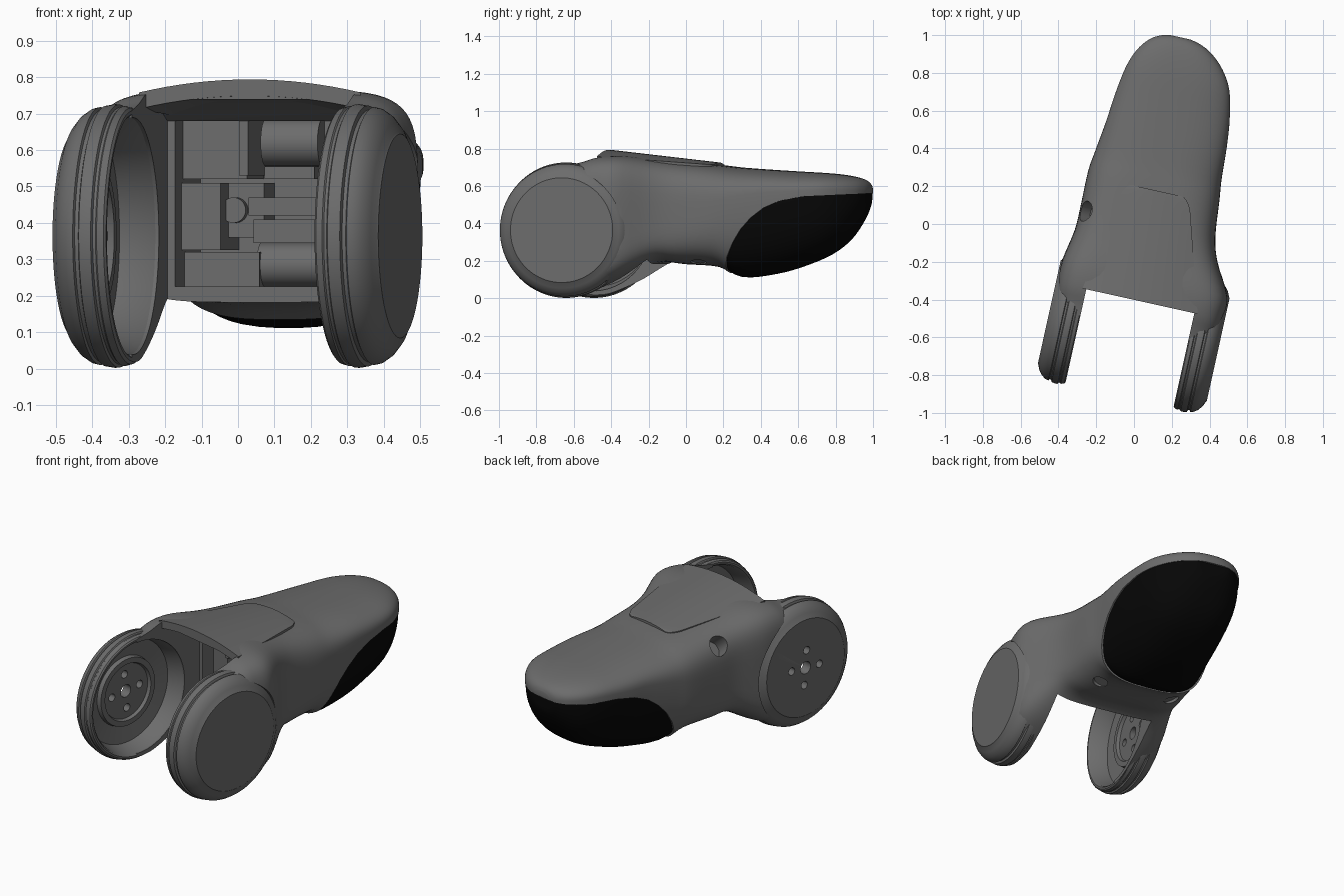
import bpy, bmesh, math
from mathutils import Matrix, Vector

if "Cube" in bpy.data.objects:
    bpy.data.objects.remove(bpy.data.objects["Cube"])

# Built in local axes (x across, y along the part), turned about z at the end
YAW = math.radians(-12.5)
DISC_Y, DISC_Z = -0.553, 0.364
IN_L, IN_R = -0.172, 0.414      # inner faces of the two discs


def make(name, verts, faces):
    me = bpy.data.meshes.new(name)
    me.from_pydata(verts, [], faces)
    bm = bmesh.new()
    bm.from_mesh(me)
    bmesh.ops.remove_doubles(bm, verts=bm.verts, dist=1e-5)
    bmesh.ops.recalc_face_normals(bm, faces=bm.faces)
    bm.to_mesh(me)
    bm.free()
    ob = bpy.data.objects.new(name, me)
    bpy.context.collection.objects.link(ob)
    return ob


def material(name, level):
    m = bpy.data.materials.new(name)
    m.diffuse_color = (level, level, level, 1)
    m.use_nodes = True
    m.node_tree.nodes["Principled BSDF"].inputs["Base Color"].default_value = m.diffuse_color
    return m


def prism(name, pts, x0, x1):
    n = len(pts)
    v = [(x, y, z) for x in (x0, x1) for y, z in pts]
    f = [(i, (i + 1) % n, n + (i + 1) % n, n + i) for i in range(n)]
    return make(name, v, f + [tuple(range(n)), tuple(range(n, 2 * n))])


def box(name, x0, x1, y0, y1, z0, z1):
    return prism(name, [(y0, z0), (y1, z0), (y1, z1), (y0, z1)], x0, x1)


def rod(name, centre, axis, r, length, n=32):
    q = Vector(axis).to_track_quat('Z', 'Y').to_matrix()
    v = [Vector(centre) + q @ Vector((r * math.cos(math.tau * i / n), r * math.sin(math.tau * i / n), s * length / 2))
         for s in (-1, 1) for i in range(n)]
    f = [(i, (i + 1) % n, n + (i + 1) % n, n + i) for i in range(n)]
    return make(name, v, f + [tuple(range(n)), tuple(range(n, 2 * n))])


def cut(ob, cutters):
    bpy.context.view_layer.objects.active = ob
    for c in cutters:
        m = ob.modifiers.new("cut", 'BOOLEAN')
        m.operation, m.solver, m.object = 'DIFFERENCE', 'EXACT', c
        bpy.ops.object.modifier_apply(modifier=m.name)
        bpy.data.objects.remove(c)


def smooth_rows(rows, steps):
    out = []
    for i in range(len(rows) - 1):
        a, b, c, d = rows[max(i - 1, 0)], rows[i], rows[i + 1], rows[min(i + 2, len(rows) - 1)]
        for s in range(steps):
            t = s / steps
            out.append([0.5 * (2 * q + (r - p) * t + (2 * p - 5 * q + 4 * r - w) * t * t
                               + (3 * q - p - 3 * r + w) * t ** 3) for p, q, r, w in zip(a, b, c, d)])
    return out + [list(rows[-1])]


def loft(name, rows, shrink=1.0, n=64):
    verts, faces = [], []
    for y, xl, xr, zb, zm, zt, e in rows:
        for i in range(n):
            t = math.tau * (i + 0.5) / n
            c, s = math.cos(t), math.sin(t)
            px = math.copysign(abs(c) ** (2 / e), c) * (xr - xl) / 2 * shrink
            pz = math.copysign(abs(s) ** (2 / e), s) * ((zt - zm) if s > 0 else (zm - zb)) * shrink
            verts.append(((xl + xr) / 2 + px, y, zm + pz))
    for k in range(len(rows) - 1):
        for i in range(n):
            j = (i + 1) % n
            faces.append((k * n + i, k * n + j, (k + 1) * n + j, (k + 1) * n + i))
    last = (len(rows) - 1) * n
    return make(name, verts, faces + [tuple(range(n)), tuple(range(last, last + n))])


# Body sections: y, left, right, bottom, widest height, top, squareness
SECTIONS = [
    (-.57, -.300, .542, .012, .36, .716, 6),
    (-.48, -.318, .560, .016, .36, .733, 6),
    (-.39, -.330, .570, .045, .37, .758, 6),
    (-.27, -.330, .567, .100, .39, .764, 5.5),
    (-.10, -.300, .475, .190, .43, .742, 4.5),
    (.03, -.297, .435, .182, .45, .728, 3.8),
    (.22, -.298, .415, .165, .48, .710, 3.2),
    (.33, -.285, .402, .103, .52, .698, 2.8),
    (.50, -.262, .392, .118, .55, .686, 2.7),
    (.65, -.247, .375, .158, .56, .677, 2.6),
    (.80, -.223, .340, .222, .57, .668, 2.6),
    (.90, -.187, .280, .300, .57, .656, 2.6),
    (.97, -.135, .205, .400, .57, .639, 2.5),
    (1.005, -.080, .135, .475, .57, .618, 2.3),
    (1.018, -.030, .080, .530, .57, .595, 2)]
rows = smooth_rows(SECTIONS, 4)

# Main shell with cavity between the arms, pad recess and pin holes
body = loft("body_shell", rows)
side = [(.25, .0), (.272, .13), (.30, .22), (.34, .30), (.385, .37), (.44, .43), (.51, .483),
        (.60, .522), (.72, .545), (1.2, .57), (1.2, .0)]
roof = [(-.45, -1), (-.45, .742), (-.30, .734), (-.20, .708), (-.12, .68), (-.12, -1)]
cut(body, [
    prism("pad_cutter", side, -1, 1),
    box("gap_cutter", IN_L, IN_R, -1, -.39, -1, 2),
    prism("front_cutter", roof, IN_L, IN_R),
    box("cavity_cutter", -.15, .27, -.2, .2, .225, .68),
    rod("disc_cutter", (.12, DISC_Y, DISC_Z), (1, 0, 0), .325, 2, 96),
    rod("side_hole_cutter", (-.26, .01, .64), (-1, 0, .85), .055, .15),
    rod("low_hole_cutter", (-.18, .13, .17), (-.5, 0, -1), .042, .08),
    rod("low_hole_cutter", (.29, .13, .17), (.5, 0, -1), .042, .08)])

# Black sole pad under the nose
pad_rows = [[min(r[0], 1.008)] + r[1:] for r in rows if r[0] > .225]
pad = loft("sole_pad", pad_rows, 0.975)

# Raised top panel, crowned and tapering to rounded rear corners
NU, NV = 16, 24
verts, faces = [], []
for k in range(NV + 1):
    t = 1 - (1 - k / NV) ** 1.5
    y = -.392 + .59 * t
    half = .312 - .13 * min(1, t * 1.05)
    if t > .88:
        half -= .05 * (1 - math.sqrt(max(0, 1 - ((t - .88) / .12) ** 2)))
    for low in (0, 1):
        for i in range(NU + 1):
            s = 2 * i / NU - 1
            z = .794 - .068 * t - (.036 - .024 * t) * s * s - .045 * low
            verts.append((.12 - .04 * t + half * s, y, z))
W = 2 * (NU + 1)
for k in range(NV):
    ring = list(range(NU + 1)) + list(range(W - 1, NU, -1))
    for a, b in zip(ring, ring[1:] + ring[:1]):
        faces.append((k * W + a, k * W + b, (k + 1) * W + b, (k + 1) * W + a))
for k in (0, NV):
    for i in range(NU):
        faces.append((k * W + i, k * W + i + 1, k * W + NU + 2 + i, k * W + NU + 1 + i))
panel = make("top_panel", verts, faces)

# Hollow joint discs: radius, distance outward from the inner face
PROFILE = [(0, .165), (.28, .165), (.284, .161), (.31, .150), (.335, .130),
           (.350, .108), (.354, .092), (.346, .088), (.346, .078), (.358, .074), (.362, .050),
           (.361, .040), (.353, .036), (.353, .028), (.357, .024), (.352, .006), (.344, 0),
           (.334, 0), (.325, .010), (.300, .105), (.20, .115), (.195, .090), (.165, .090),
           (.158, .108), (0, .108)]


def disc(name, x, sign, n=96):
    m = len(PROFILE)
    v = [(x + sign * a, DISC_Y + r * math.cos(math.tau * i / n), DISC_Z + r * math.sin(math.tau * i / n))
         for i in range(n) for r, a in PROFILE]
    f = [(i * m + k, i * m + k + 1, (i + 1) % n * m + k + 1, (i + 1) % n * m + k)
         for i in range(n) for k in range(m - 1)]
    return make(name, v, f)


left = disc("left_disc", IN_L, -1)
right = disc("right_disc", IN_R, 1)
holes = [rod("hub_cutter", (-.3, DISC_Y, DISC_Z), (1, 0, 0), .036, .3)]
for i in range(4):
    a = math.radians(90 * i + 5)
    holes.append(rod("bolt_cutter", (-.3, DISC_Y + .1 * math.cos(a), DISC_Z + .1 * math.sin(a)),
                     (1, 0, 0), .022, .3, 20))
cut(left, holes)

# Mechanism inside the body
parts = [
    box("upper_left_block", -.16, .03, -.02, .19, .52, .685),
    box("lower_left_block", -.16, -.04, -.04, .19, .325, .51),
    box("lower_left_step", -.16, .06, .0, .19, .22, .32),
    box("centre_rib", .03, .055, -.12, .19, .53, .69),
    box("bearing_plate", -.04, .06, .06, .19, .36, .51),
    box("upper_bracket", .07, .21, .02, .19, .52, .555),
    box("middle_bracket", .03, .22, .0, .19, .42, .47),
    box("lower_bracket", .05, .24, -.03, .19, .345, .41),
    rod("upper_motor", (.14, .08, .62), (1, 0, 0), .065, .16),
    rod("lower_motor", (.14, .07, .285), (1, 0, 0), .06, .18),
    rod("bearing", (-.02, .05, .435), (0, 1, 0), .035, .04)]

# Colours, smooth shading and final turn
grey = material("dark_grey_plastic", 0.15)
black = material("black_rubber", 0.002)
for ob in [body, pad, panel, left, right] + parts:
    ob.data.materials.clear()
    ob.data.materials.append(black if ob == pad else grey)
    bpy.ops.object.select_all(action='DESELECT')
    ob.select_set(True)
    bpy.context.view_layer.objects.active = ob
    bpy.ops.object.shade_smooth_by_angle(angle=math.radians(32))
    ob.data.transform(Matrix.Rotation(YAW, 4, 'Z'))
